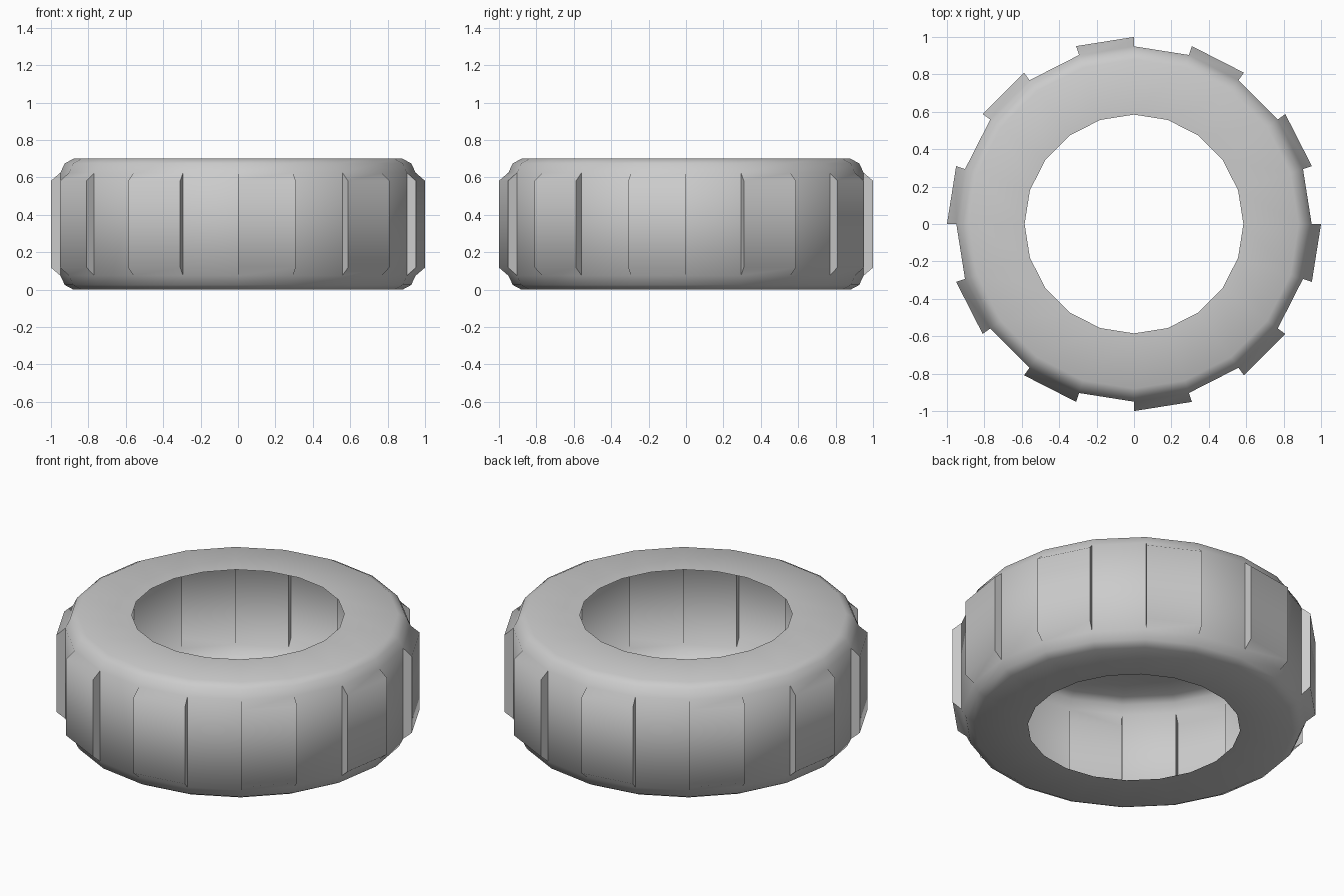
import bpy, bmesh, math

if "Cube" in bpy.data.objects:
    bpy.data.objects.remove(bpy.data.objects["Cube"])

SEGMENTS = 20
HEIGHT = 0.70
# Lower half of the open carcass profile (radius, z), mirrored to the top
half = [(0.585, 0.0), (0.88, 0.0), (0.926, 0.025), (0.95, 0.075)]
profile = half + [(r, HEIGHT - z) for r, z in reversed(half)]
BAND = len(half) - 1          # profile step that carries the tread
LUG_RADIUS, LUG_LOW = 1.0, 0.118


def polar(r, seg, z):
    a = math.tau * seg / SEGMENTS
    return (r * math.cos(a), r * math.sin(a), z)


bm = bmesh.new()

# Carcass rings
rings = [[bm.verts.new(polar(r, s, z)) for r, z in profile] for s in range(SEGMENTS)]

for s in range(SEGMENTS):
    a, b = rings[s], rings[(s + 1) % SEGMENTS]
    for p in range(len(profile) - 1):
        quad = [a[p], b[p], b[p + 1], a[p + 1]]
        if p == BAND and s % 2 == 1:
            # Raised tread lug with tapered ends on every second segment
            high = HEIGHT - LUG_LOW
            top = [bm.verts.new(polar(LUG_RADIUS, t, z)) for t, z in
                   ((s, LUG_LOW), (s + 1, LUG_LOW), (s + 1, high), (s, high))]
            for k in range(4):
                n = (k + 1) % 4
                bm.faces.new((quad[k], quad[n], top[n], top[k]))
            quad = top
        bm.faces.new(quad)

mesh = bpy.data.meshes.new("tyre")
bm.to_mesh(mesh)
bm.free()
tyre = bpy.data.objects.new("tyre", mesh)
bpy.context.collection.objects.link(tyre)

# Smooth carcass, sharp lug sides
bpy.context.view_layer.objects.active = tyre
tyre.select_set(True)
bpy.ops.object.shade_smooth_by_angle(angle=math.radians(60))
